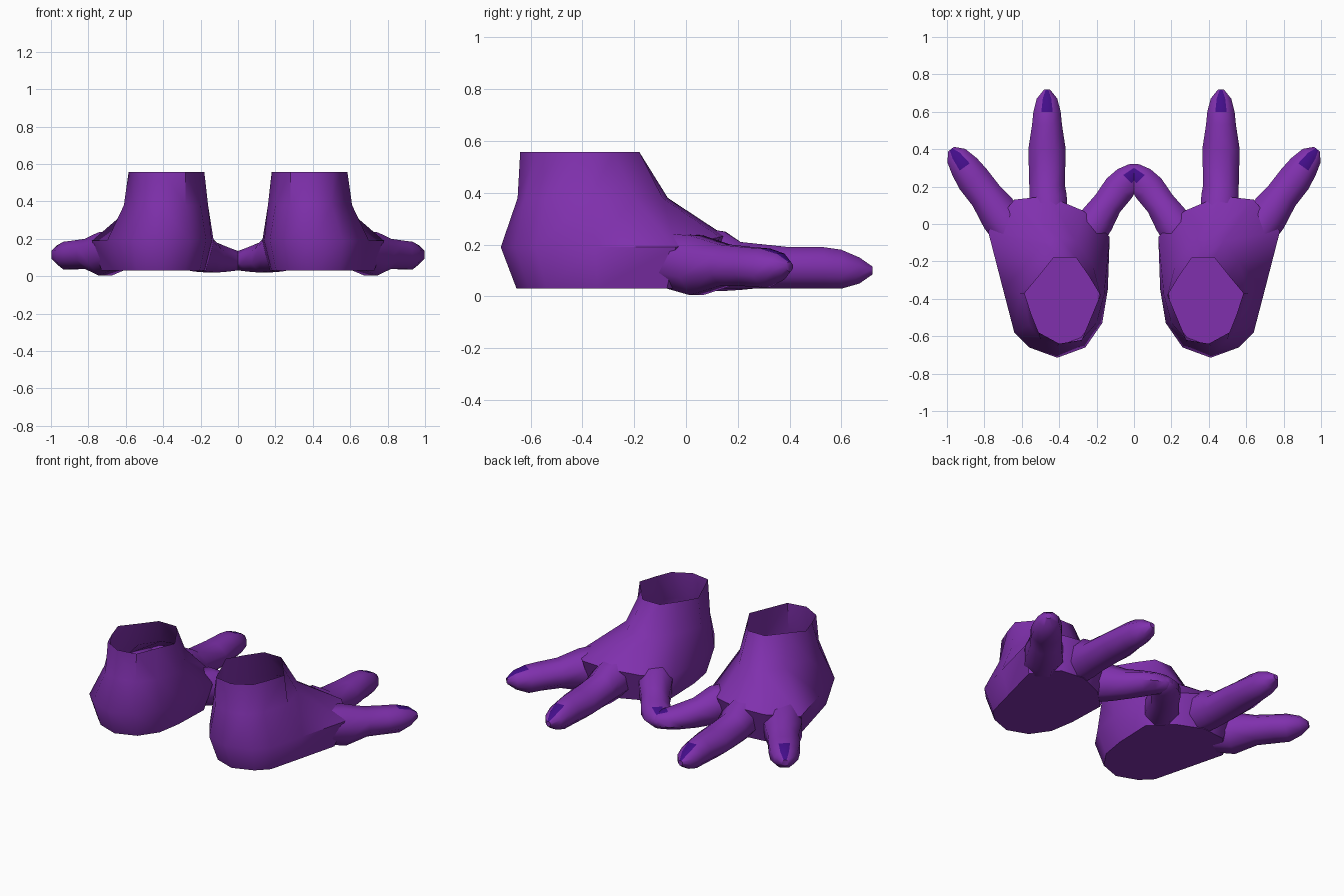
import bpy
import bmesh
import math
from mathutils import Vector

cube = bpy.data.objects.get("Cube")
if cube:
    bpy.data.objects.remove(cube, do_unlink=True)


def material(name, colour):
    mat = bpy.data.materials.new(name)
    mat.use_nodes = True
    mat.diffuse_color = colour
    mat.node_tree.nodes["Principled BSDF"].inputs["Base Color"].default_value = colour
    return mat


skin = material("purple skin", (0.215, 0.03, 0.42, 1))
nail = material("dark violet nail", (0.055, 0.004, 0.25, 1))


def loft(name, rings, cap_start=True, cap_end=True, nail_segments=0):
    """Skin a list of equal-length rings; the last top faces can become a nail."""
    bm = bmesh.new()
    loops = [[bm.verts.new(p) for p in ring] for ring in rings]
    count = len(loops[0])
    for seg, (low, high) in enumerate(zip(loops, loops[1:])):
        for i in range(count):
            j = (i + 1) % count
            face = bm.faces.new((low[i], low[j], high[j], high[i]))
            # side zero of each toe ring is its flat top
            if i == 0 and seg >= len(loops) - 1 - nail_segments:
                face.material_index = 1
    if cap_start:
        bm.faces.new(loops[0][::-1])
    if cap_end:
        bm.faces.new(loops[-1])
    bmesh.ops.recalc_face_normals(bm, faces=bm.faces)
    mesh = bpy.data.meshes.new(name)
    bm.to_mesh(mesh)
    bm.free()
    mesh.materials.append(skin)
    mesh.materials.append(nail)
    obj = bpy.data.objects.new(name, mesh)
    bpy.context.collection.objects.link(obj)
    # smooth shading with the sharper edges kept
    bpy.ops.object.select_all(action='DESELECT')
    obj.select_set(True)
    bpy.context.view_layer.objects.active = obj
    bpy.ops.object.shade_smooth_by_angle(angle=math.radians(50))
    # the other foot is a mirror image
    mirror = obj.modifiers.new("other foot", 'MIRROR')
    mirror.use_mirror_merge = False
    return obj


# Foot body: outlines run from the heel round the outer side to the toes and back
wide = [(.41, -.715), (.56, -.66), (.64, -.58), (.70, -.35), (.78, -.04), (.64, .13),
        (.46, .15), (.27, .07), (.13, -.07), (.14, -.35), (.17, -.53), (.26, -.66)]
instep = [(.41, -.65), (.5, -.62), (.56, -.54), (.61, -.37), (.56, -.2), (.48, -.09),
          (.4, -.07), (.31, -.09), (.22, -.22), (.16, -.38), (.2, -.53), (.28, -.63)]
ankle = [(.4, -.64), (.51, -.58), (.55, -.48), (.585, -.37), (.51, -.28), (.43, -.18),
         (.37, -.18), (.31, -.18), (.24, -.28), (.18, -.38), (.23, -.5), (.28, -.62)]
centre = Vector((.42, -.28))
sole_ring = []
for p in wide:
    q = centre + (Vector(p) - centre) * .86
    sole_ring.append((q.x, q.y, .03))
wide_ring = [(x, y, .19 + max(0, y) * .3) for x, y in wide]
loft("foot", [sole_ring, wide_ring,
              [(x, y, .38) for x, y in instep],
              [(x, y, .557) for x, y in ankle]], cap_end=False)


# Toes: eight-sided tubes along a path of (x, y, z, half width, half height)
def toe(name, path):
    rings = []
    for k, (x, y, z, w, h) in enumerate(path):
        a = Vector(path[max(k - 1, 0)][:2])
        b = Vector(path[min(k + 1, len(path) - 1)][:2])
        d = (b - a).normalized()
        ring = []
        for i in range(8):
            angle = math.pi * (i / 4 + 3 / 8)
            u = w * math.cos(angle) / math.cos(math.pi / 8)
            v = h * math.sin(angle) / math.cos(math.pi / 8)
            ring.append((x + d.y * u, y - d.x * u, z + v))
        rings.append(ring)
    loft(name, rings, nail_segments=2)


toe("middle_toe", [
    (.45, -.05, .16, .1, .12), (.46, .15, .14, .1, .11), (.465, .21, .12, .095, .09),
    (.465, .4, .11, .1, .08), (.465, .53, .11, .08, .08), (.465, .6, .105, .073, .075),
    (.465, .67, .1, .055, .05), (.465, .72, .1, .015, .015)])
toe("outer_toe", [
    (.6, -.12, .15, .1, .1), (.71, .04, .12, .11, .115), (.79, .15, .12, .09, .08),
    (.86, .24, .115, .09, .075), (.905, .305, .11, .08, .075),
    (.95, .365, .115, .06, .05), (.978, .4, .115, .02, .018)])
toe("inner_toe", [
    (.28, -.1, .14, .1, .1), (.2, .02, .13, .095, .105), (.14, .11, .1, .08, .08),
    (.08, .19, .09, .085, .065), (.035, .24, .085, .075, .055),
    (-.01, .28, .08, .055, .045), (-.035, .31, .08, .018, .018)])
